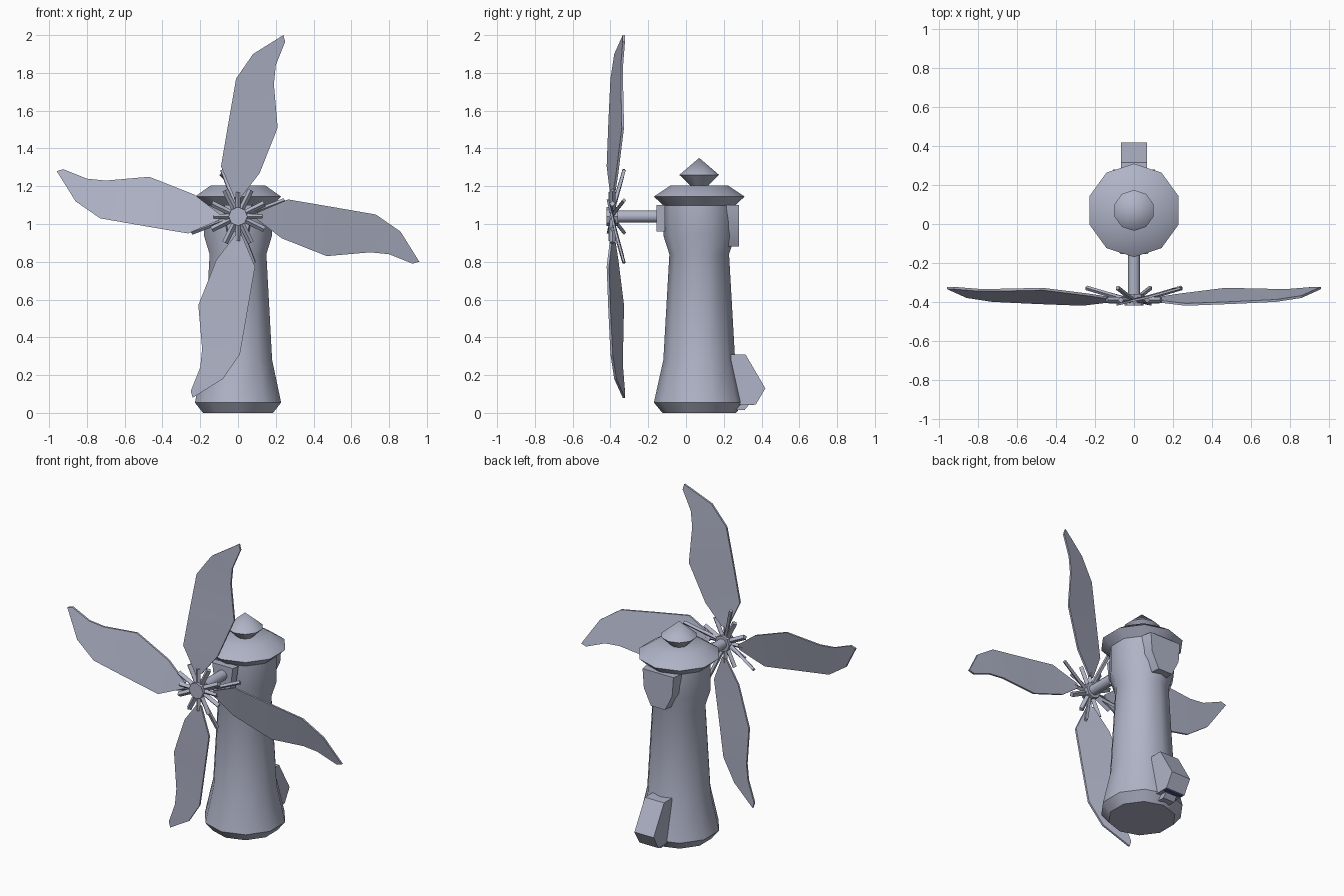
import bpy, bmesh, math
from mathutils import Vector, Matrix

if "Cube" in bpy.data.objects:
    bpy.data.objects.remove(bpy.data.objects["Cube"])


def material(name, rgb):
    m = bpy.data.materials.new(name)
    m.diffuse_color = (*rgb, 1)
    m.use_nodes = True
    m.node_tree.nodes["Principled BSDF"].inputs["Base Color"].default_value = m.diffuse_color
    return m


STONE = material("blue grey", (0.43, 0.455, 0.57))
BLUE = material("deep blue", (0.06, 0.08, 0.3))
AXIS_Y = 0.07
HUB = Vector((0, -0.39, 1.04))


def finish(name, bm, mat=STONE, smooth=None):
    bmesh.ops.recalc_face_normals(bm, faces=bm.faces)
    me = bpy.data.meshes.new(name)
    bm.to_mesh(me)
    bm.free()
    me.materials.append(mat)
    ob = bpy.data.objects.new(name, me)
    bpy.context.collection.objects.link(ob)
    if smooth:
        bpy.ops.object.select_all(action='DESELECT')
        ob.select_set(True)
        bpy.context.view_layer.objects.active = ob
        bpy.ops.object.shade_smooth_by_angle(angle=math.radians(smooth))
    return ob


def lathe(name, profile, sides=10, smooth=40):
    """Stack rings of (radius, z) around the tower axis."""
    bm = bmesh.new()
    rings = []
    for r, z in profile:
        rings.append([bm.verts.new((r * math.cos(a), AXIS_Y + r * math.sin(a), z))
                      for a in (math.pi / 2 + i * math.tau / sides for i in range(sides))])
    for lo, hi in zip(rings, rings[1:]):
        for i in range(sides):
            j = (i + 1) % sides
            bm.faces.new((lo[i], lo[j], hi[j], hi[i]))
    bm.faces.new(rings[0])
    bm.faces.new(rings[-1])
    bmesh.ops.remove_doubles(bm, verts=bm.verts, dist=0.0005)
    return finish(name, bm, smooth=smooth)


def loft(name, sections, mat=STONE, smooth=None):
    """Skin closed sections that share a point count, with end caps."""
    bm = bmesh.new()
    rings = [[bm.verts.new(p) for p in s] for s in sections]
    for a, b in zip(rings, rings[1:]):
        for i in range(len(a)):
            j = (i + 1) % len(a)
            bm.faces.new((a[i], a[j], b[j], b[i]))
    bm.faces.new(rings[0])
    bm.faces.new(rings[-1])
    return finish(name, bm, mat, smooth)


def rod(name, a, b, r, sides=4, smooth=None):
    a, b = Vector(a), Vector(b)
    bm = bmesh.new()
    rot = (b - a).to_track_quat('Z', 'Y').to_matrix().to_4x4()
    bmesh.ops.create_cone(bm, cap_ends=True, segments=sides, radius1=r, radius2=r,
                          depth=(b - a).length,
                          matrix=Matrix.Translation((a + b) / 2) @ rot)
    return finish(name, bm, smooth=smooth)


# Tower body, roof and finial
lathe("tower", [(0.195, 0), (0.24, 0.055), (0.19, 0.28), (0.158, 0.84),
                (0.19, 0.94), (0.19, 1.10)])
lathe("roof", [(0.17, 1.08), (0.24, 1.145), (0.15, 1.205)])
lathe("finial", [(0.045, 1.2), (0.105, 1.26), (0.0, 1.35)])

# Shield shaped hatches, back and front
def shield(name, outline, inner, outer):
    loft(name, [[(x, inner, z) for x, z in outline],
                [(x * 0.9, outer, z) for x, z in outline]], smooth=30)

shield("back_hatch", [(-0.12, 1.10), (0.12, 1.10), (0.11, 0.98), (0.055, 0.88),
                      (-0.055, 0.88), (-0.11, 0.98)], 0.215, 0.28)
shield("front_mount", [(-0.08, 1.10), (0.08, 1.10), (0.06, 0.96), (-0.06, 0.96)],
       -0.11, -0.155)

# Porch at the back with its step
porch = [(0.20, 0.31), (0.315, 0.31), (0.42, 0.13), (0.37, 0.045), (0.20, 0.045)]
loft("porch", [[(x, y, z) for y, z in porch] for x in (-0.067, 0.067)])
step = [(0.2, 0.045), (0.335, 0.045), (0.31, 0.015), (0.2, 0.015)]
loft("porch_step", [[(x, y, z) for y, z in step] for x in (-0.04, 0.04)])
trim = [(0.335, 0.046), (0.36, 0.046), (0.36, 0.041), (0.335, 0.041)]
loft("porch_trim", [[(x, y, z) for y, z in trim] for x in (-0.06, 0.06)], BLUE)

# Shaft and hub
rod("shaft", (0, -0.40, 1.04), (0, -0.1, 1.04), 0.032, 10, 40)
rod("hub", (0, -0.42, 1.04), (0, -0.36, 1.04), 0.05, 8)

# Sails: (left x, y, height), (right x, y, height) pairs from root to tip
STATIONS = [((-0.02, -0.40, 0.10), (0.015, -0.39, 0.10)),
            ((-0.09, -0.42, 0.265), (0.115, -0.37, 0.23)),
            ((-0.05, -0.411, 0.50), (0.21, -0.34, 0.47)),
            ((-0.01, -0.40, 0.73), (0.19, -0.345, 0.70)),
            ((0.08, -0.38, 0.86), (0.20, -0.345, 0.80)),
            ((0.24, -0.335, 0.96), (0.25, -0.335, 0.925))]

for k in range(4):
    q = k * math.pi / 2
    c, s = math.cos(q), math.sin(q)

    def turn(x, y, h):
        return (x * c + h * s, y, HUB.z - x * s + h * c)

    sections = []
    for (lx, ly, lh), (rx, ry, rh) in STATIONS:
        sections.append([turn(lx, ly, lh), turn(rx, ry, rh),
                         turn(rx, ry + 0.012, rh), turn(lx, ly + 0.012, lh)])
    loft(f"sail_{k + 1}", sections, smooth=20)

    # Slanted brace behind each sail
    rod(f"sail_brace_{k + 1}", turn(0, -0.395, 0.02), turn(-0.085, -0.328, 0.245), 0.012)
    rod(f"sail_root_{k + 1}", turn(0, -0.395, 0.04), turn(0, -0.395, 0.13), 0.014)

    # Forked prongs between the sails
    for side in (-1, 1):
        a = math.pi / 4 + side * 0.33
        near, far = [(r * math.sin(a), -0.39, r * math.cos(a)) for r in (0.04, 0.155)]
        rod(f"hub_prong_{k + 1}_{'a' if side < 0 else 'b'}", turn(*near), turn(*far), 0.016)
